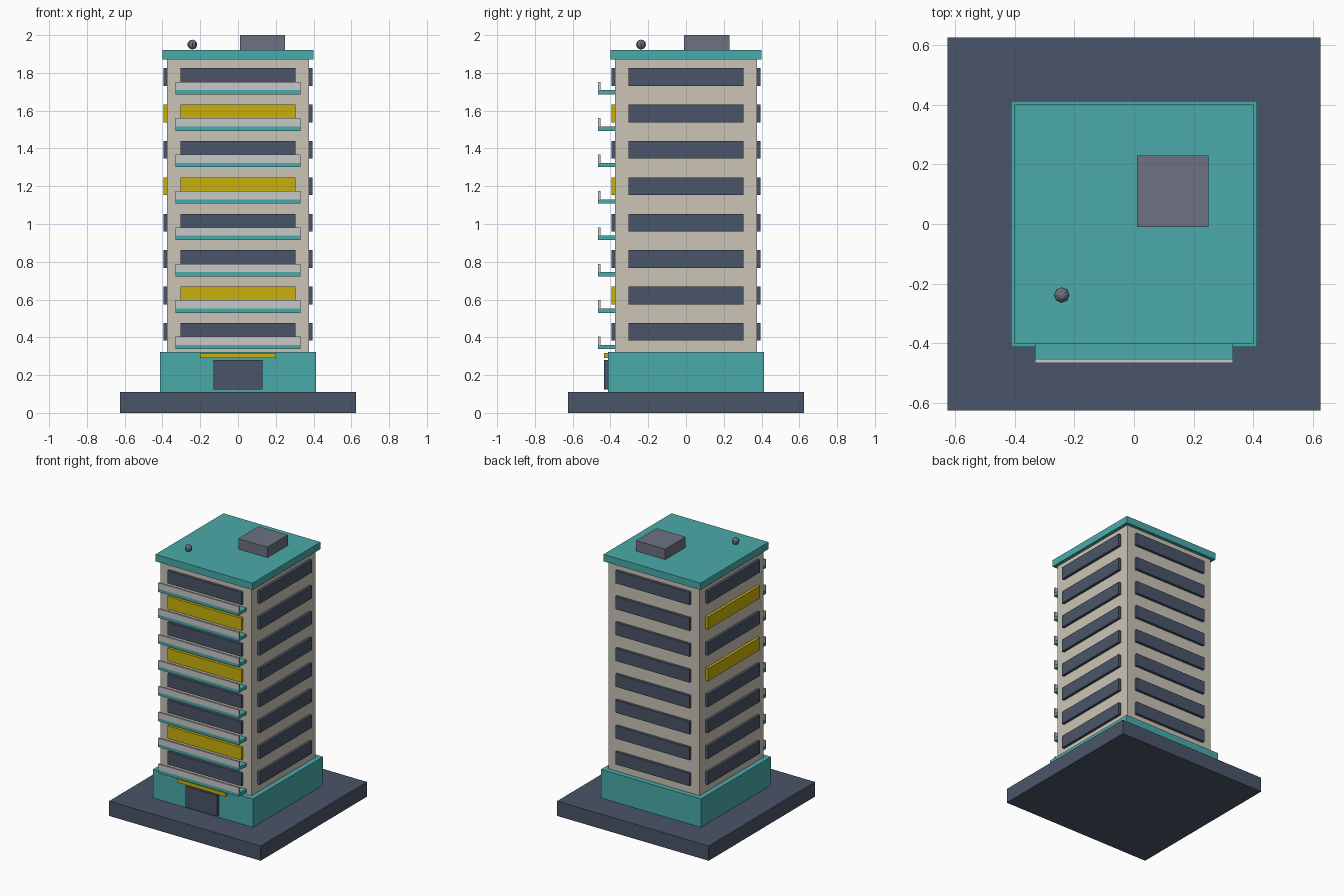
import bpy
from math import pi
from mathutils import Matrix

if "Cube" in bpy.data.objects:
    bpy.data.objects.remove(bpy.data.objects["Cube"])


def material(name, hex_colour):
    rgb = [int(hex_colour[i:i + 2], 16) / 255 for i in (0, 2, 4)]
    linear = [c / 12.92 if c < 0.04045 else ((c + 0.055) / 1.055) ** 2.4 for c in rgb]
    mat = bpy.data.materials.new(name)
    mat.use_nodes = True
    mat.diffuse_color = (*linear, 1)
    mat.node_tree.nodes["Principled BSDF"].inputs["Base Color"].default_value = (*linear, 1)
    return mat


slate = material("slate", "4a5568")
teal = material("teal", "4aabaa")
cream = material("cream", "cbc4b6")
yellow = material("yellow", "c9b00c")
light_grey = material("light grey", "c8c8ca")
grey = material("grey", "6d7282")


def box(name, mat, x, y, z, turn=0):
    """Box spanning the given (min, max) ranges, turned about the z axis."""
    bpy.ops.mesh.primitive_cube_add(size=1)
    ob = bpy.context.object
    ob.name = name
    spans = (x, y, z)
    size = [b - a for a, b in spans]
    centre = [(a + b) / 2 for a, b in spans]
    ob.data.transform(Matrix.Rotation(turn, 4, "Z")
                      @ Matrix.Translation(centre) @ Matrix.Diagonal((*size, 1)))
    ob.data.materials.append(mat)
    return ob


def square(half):
    return (-half, half), (-half, half)


# Main stacked volumes
box("ground_slab", slate, *square(0.625), (0, 0.11))
box("podium", teal, *square(0.412), (0.11, 0.322))
box("tower", cream, *square(0.375), (0.322, 1.87))
box("roof_slab", teal, *square(0.4), (1.87, 1.922))

# Entrance
box("door", slate, (-0.13, 0.13), (-0.434, -0.41), (0.125, 0.28))
box("entrance_canopy", yellow, (-0.2, 0.2), (-0.434, -0.41), (0.29, 0.317))

# Window bands on every side and a front balcony on each floor
lit = {"front": (1, 4, 6), "left": (), "back": (), "right": (4, 6)}
for floor in range(8):
    rise = floor * 0.1927
    for side, (face, lit_floors) in enumerate(lit.items()):
        mat = yellow if floor in lit_floors else slate
        box(f"{face}_window_{floor + 1}", mat, (-0.305, 0.305), (-0.395, -0.37),
            (0.382 + rise, 0.476 + rise), side * pi / 2)
    box(f"balcony_floor_{floor + 1}", teal, (-0.332, 0.332), (-0.465, -0.37),
        (0.337 + rise, 0.36 + rise))
    box(f"balcony_rail_{floor + 1}", light_grey, (-0.332, 0.332), (-0.465, -0.453),
        (0.36 + rise, 0.404 + rise))

# Rooftop equipment
box("roof_plant_room", grey, (0.01, 0.25), (-0.01, 0.23), (1.922, 2))
bpy.ops.mesh.primitive_uv_sphere_add(segments=8, ring_count=6, radius=0.026,
                                     location=(-0.242, -0.238, 1.95))
bpy.context.object.name = "roof_ball"
bpy.context.object.data.materials.append(grey)
